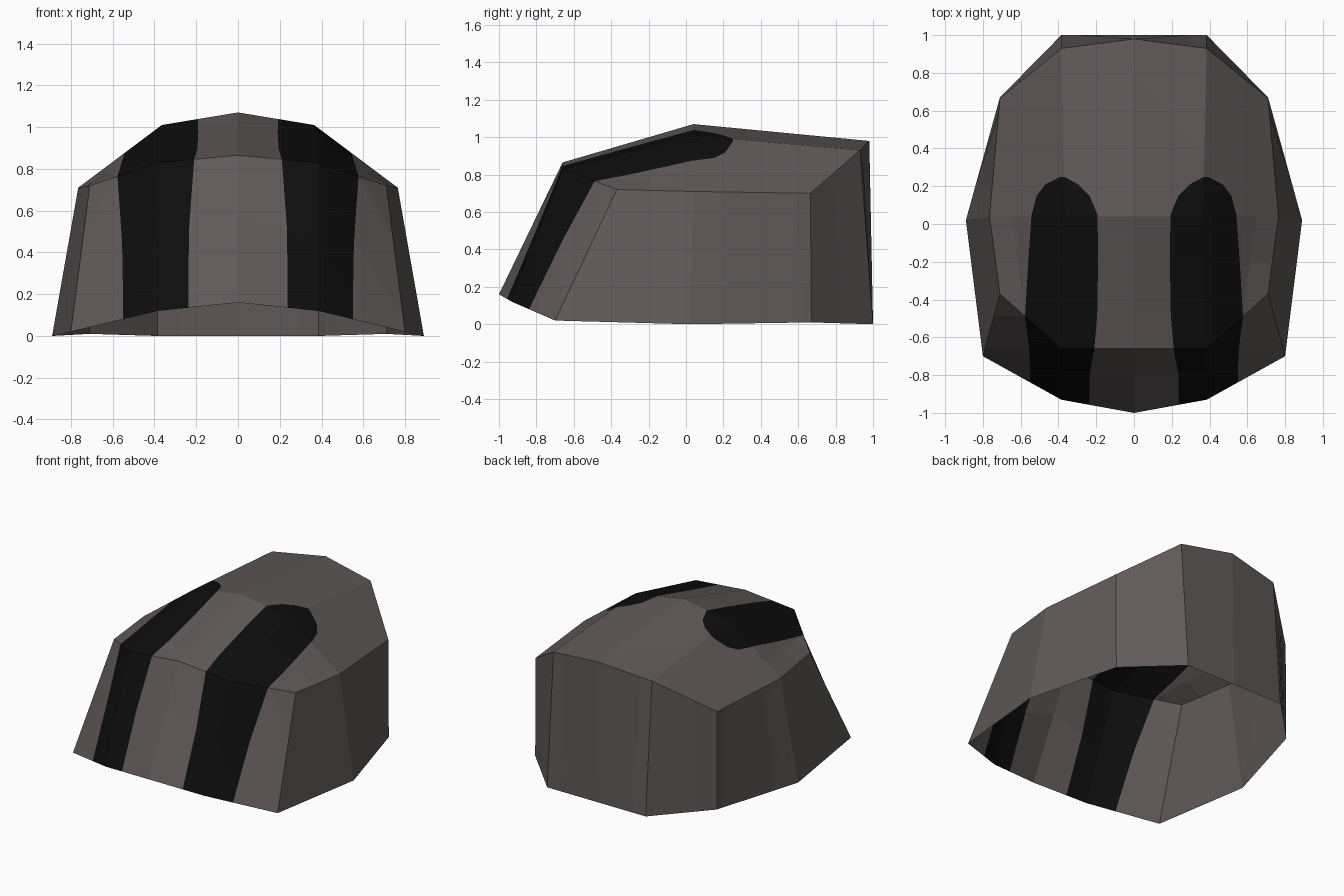
import bpy, bmesh
from mathutils import Vector

if "Cube" in bpy.data.objects:
    bpy.data.objects.remove(bpy.data.objects["Cube"])


def material(name, rgb):
    m = bpy.data.materials.new(name)
    m.diffuse_color = (*rgb, 1)
    m.use_nodes = True
    m.node_tree.nodes["Principled BSDF"].inputs["Base Color"].default_value = m.diffuse_color
    return m


# Right half of the open shell: lower rim, shoulder ring and crown, front to back
RIM = [(0, -1, .16), (.385, -.93, .12), (.8, -.7, .02), (.89, .02, 0),
       (.71, .67, .01), (.385, 1, 0), (0, 1, 0)]
SHOULDER = [(0, -.66, .865), (.385, -.66, .83), (.71, -.37, .72), (.765, .04, .71),
            (.71, .665, .70), (.385, .93, .93), (0, .98, .98)]
CROWN = [(0, .04, 1.07), (.365, .04, 1.01)]

# Stripe seen from above: y, inner x, outer x
STRIPE = [(-1.1, .24, .55), (-.8, .235, .55), (-.66, .21, .555), (-.49, .195, .577),
          (-.2, .19, .56), (.05, .193, .542), (.15, .235, .515), (.21, .295, .47),
          (.25, .37, .39)]

bm = bmesh.new()
rim = [bm.verts.new(p) for p in RIM]
sh = [bm.verts.new(p) for p in SHOULDER]
c0, c1 = [bm.verts.new(p) for p in CROWN]

# Side walls
for i in range(6):
    bm.faces.new((rim[i], rim[i + 1], sh[i + 1], sh[i]))
# Roof panels
for f in ((sh[0], sh[1], c1, c0), (sh[1], sh[2], sh[3], c1),
          (c1, sh[3], sh[4], sh[5]), (c0, c1, sh[5], sh[6])):
    bm.faces.new(f)


def paint_inside(poly):
    """Cut the shell along a convex outline seen from above and colour the inside."""
    planes = []
    faces = list(bm.faces)
    for (ax, ay), (bx, by) in zip(poly, poly[1:] + poly[:1]):
        co, no = Vector((ax, ay, 0)), Vector((by - ay, ax - bx, 0)).normalized()
        geom = faces + list({e for f in faces for e in f.edges}) \
            + list({v for f in faces for v in f.verts})
        bmesh.ops.bisect_plane(bm, geom=geom, dist=1e-5, plane_co=co, plane_no=no)
        planes.append((co, no))
        faces = [f for f in bm.faces
                 if all((f.calc_center_median() - c).dot(n) < 0 for c, n in planes)]
    for f in faces:
        f.material_index = 1


# Dark stripes cut into the shell, band by band
for (y0, a0, b0), (y1, a1, b1) in zip(STRIPE, STRIPE[1:]):
    paint_inside([(a0, y0), (b0, y0), (b1, y1), (a1, y1)])

mesh = bpy.data.meshes.new("shell")
bm.to_mesh(mesh)
bm.free()
mesh.materials.append(material("warm grey", (.117, .099, .099)))
mesh.materials.append(material("black stripe", (.004, .004, .004)))
shell = bpy.data.objects.new("shell", mesh)
bpy.context.collection.objects.link(shell)

# Left half
mirror = shell.modifiers.new("Mirror", 'MIRROR')
mirror.use_clip = True
